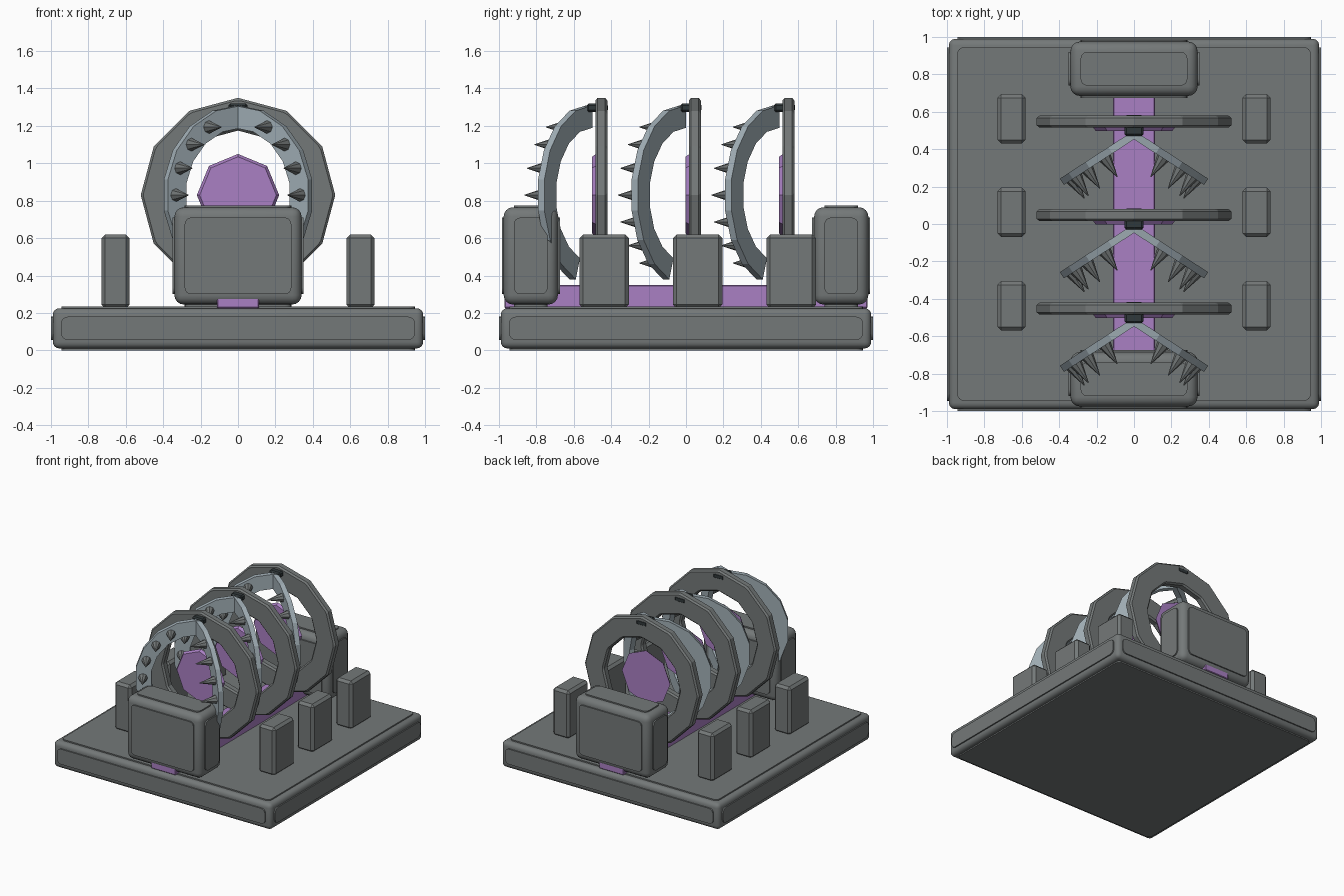
import bpy, bmesh, math
from mathutils import Vector, Matrix

if "Cube" in bpy.data.objects:
    bpy.data.objects.remove(bpy.data.objects["Cube"])


def material(name, rgb):
    m = bpy.data.materials.new(name)
    m.diffuse_color = (*rgb, 1)
    m.use_nodes = True
    m.node_tree.nodes["Principled BSDF"].inputs["Base Color"].default_value = m.diffuse_color
    return m


GRAY = material("iron gray", (0.175, 0.19, 0.19))
STEEL = material("pale steel", (0.36, 0.43, 0.47))
PURPLE = material("glowing purple", (0.40, 0.215, 0.55))
DARK = material("dark hinge", (0.03, 0.04, 0.043))


def finish(name, bm, mat, smooth=False):
    bmesh.ops.recalc_face_normals(bm, faces=bm.faces)
    me = bpy.data.meshes.new(name)
    bm.to_mesh(me)
    bm.free()
    me.materials.append(mat)
    ob = bpy.data.objects.new(name, me)
    bpy.context.collection.objects.link(ob)
    if smooth:
        bpy.ops.object.select_all(action='DESELECT')
        ob.select_set(True)
        bpy.context.view_layer.objects.active = ob
        bpy.ops.object.shade_smooth_by_angle(angle=math.radians(35))
    return ob


def add_box(bm, lo, hi, bevel=0.0, segs=1, axis=None):
    """Box from lo to hi; bevels all edges, or only those along one axis."""
    lo, hi = Vector(lo), Vector(hi)
    mat = Matrix.Translation((lo + hi) / 2) @ Matrix.Diagonal((*(hi - lo), 1))
    verts = bmesh.ops.create_cube(bm, size=1, matrix=mat)['verts']
    edges = {e for v in verts for e in v.link_edges}
    if axis is not None:
        edges = {e for e in edges
                 if abs((e.verts[0].co - e.verts[1].co).normalized()[axis]) > 0.9}
    if bevel:
        bmesh.ops.bevel(bm, geom=list(edges), offset=bevel, segments=segs,
                        profile=0.5, affect='EDGES')


def box(name, lo, hi, mat, bevel=0.0, segs=1):
    bm = bmesh.new()
    add_box(bm, lo, hi, bevel, segs)
    return finish(name, bm, mat, segs > 1)


def panelled_box(name, lo, hi, margin, bevel, lift=0.01):
    """Rounded box with a raised rounded plate on each of its six faces."""
    bm = bmesh.new()
    lo, hi = Vector(lo), Vector(hi)
    l = Vector((lift,) * 3)
    add_box(bm, lo + l, hi - l, bevel, 4)
    for axis in range(3):
        for side in (0, 1):
            a = lo + Vector((margin,) * 3)
            b = hi - Vector((margin,) * 3)
            if side:
                a[axis], b[axis] = hi[axis] - 2 * lift, hi[axis]
            else:
                a[axis], b[axis] = lo[axis], lo[axis] + 2 * lift
            add_box(bm, a, b, 0.035, 4, axis)
    return finish(name, bm, GRAY, True)


def ring_arc(bm, r_in, r_out, depth, angles, closed, m):
    """Rectangular section swept round the y axis, angle 0 at the top."""
    loops = []
    for a in angles:
        d = Vector((math.sin(a), 0, math.cos(a)))
        loops.append([bm.verts.new(m @ (d * r + Vector((0, t, 0))))
                      for r, t in ((r_in, 0), (r_out, 0), (r_out, -depth), (r_in, -depth))])
    n = len(loops)
    for i in range(n if closed else n - 1):
        p, q = loops[i], loops[(i + 1) % n]
        for k in range(4):
            bm.faces.new((p[k], p[(k + 1) % 4], q[(k + 1) % 4], q[k]))
    if not closed:
        bm.faces.new(loops[0])
        bm.faces.new(loops[-1])


# Base slab and the two end blocks
panelled_box("base", (-1, -1, 0), (1, 1, 0.235), 0.055, 0.035)
for label, y in (("front", -0.83), ("back", 0.83)):
    panelled_box(label + "_block", (-0.35, y - 0.155, 0.235),
                 (0.35, y + 0.155, 0.775), 0.065, 0.05)

# Glowing rail running through both blocks
box("rail", (-0.113, -0.97, 0.225), (0.113, 0.97, 0.35), PURPLE, 0.006)

AXIS_Z = 0.83
OPEN = math.radians(33)
for i, y in enumerate((-0.45, 0.05, 0.55)):
    tag = f"_{i + 1}"
    # Side pillars
    for label, s in (("left", -1), ("right", 1)):
        box(f"{label}_pillar{tag}", (s * 0.655 - 0.075, y - 0.12, 0.225),
            (s * 0.655 + 0.075, y + 0.145, 0.62), GRAY, 0.02)

    # Twelve-sided ring
    bm = bmesh.new()
    ring_arc(bm, 0.345, 0.52, 0.065, [math.tau * k / 12 for k in range(12)], True,
             Matrix.Translation((0, y + 0.03, AXIS_Z)))
    bmesh.ops.bevel(bm, geom=[e for e in bm.edges
                              if abs(e.verts[0].co.y - e.verts[1].co.y) < 1e-4],
                    offset=0.012, segments=1, affect='EDGES')
    finish("ring" + tag, bm, GRAY)

    # Floating eight-sided disc
    bm = bmesh.new()
    bmesh.ops.create_cone(bm, cap_ends=True, segments=8, radius1=0.22, radius2=0.205,
                          depth=0.02,
                          matrix=Matrix.Translation((0, y - 0.042, AXIS_Z))
                          @ Matrix.Rotation(math.pi / 2, 4, 'X'))
    finish("disc" + tag, bm, PURPLE)

    # Hinge at the top of the ring
    box("hinge" + tag, (-0.05, y - 0.08, 1.275), (0.05, y + 0.032, 1.32), DARK, 0.01)

    # Jaw halves swung forward, each with a row of spikes
    for label, s in (("left", -1), ("right", 1)):
        m = (Matrix.Translation((0, y - 0.05, AXIS_Z)) @ Matrix.Diagonal((s, 1, 1, 1))
             @ Matrix.Rotation(-OPEN, 4, 'Z'))
        bm = bmesh.new()
        ring_arc(bm, 0.36, 0.48, 0.04,
                 [math.radians(a) for a in range(0, 161, 20)], False, m)
        finish(f"{label}_jaw{tag}", bm, STEEL)
        bm = bmesh.new()
        for a in range(30, 151, 20):
            r = math.radians(a)
            at = Vector((0.42 * math.sin(r), -0.095, 0.42 * math.cos(r)))
            bmesh.ops.create_cone(bm, cap_ends=True, segments=8, radius1=0.038,
                                  radius2=0.002, depth=0.13,
                                  matrix=m @ Matrix.Translation(at)
                                  @ Matrix.Rotation(math.pi / 2, 4, 'X'))
        finish(f"{label}_spikes{tag}", bm, GRAY)
